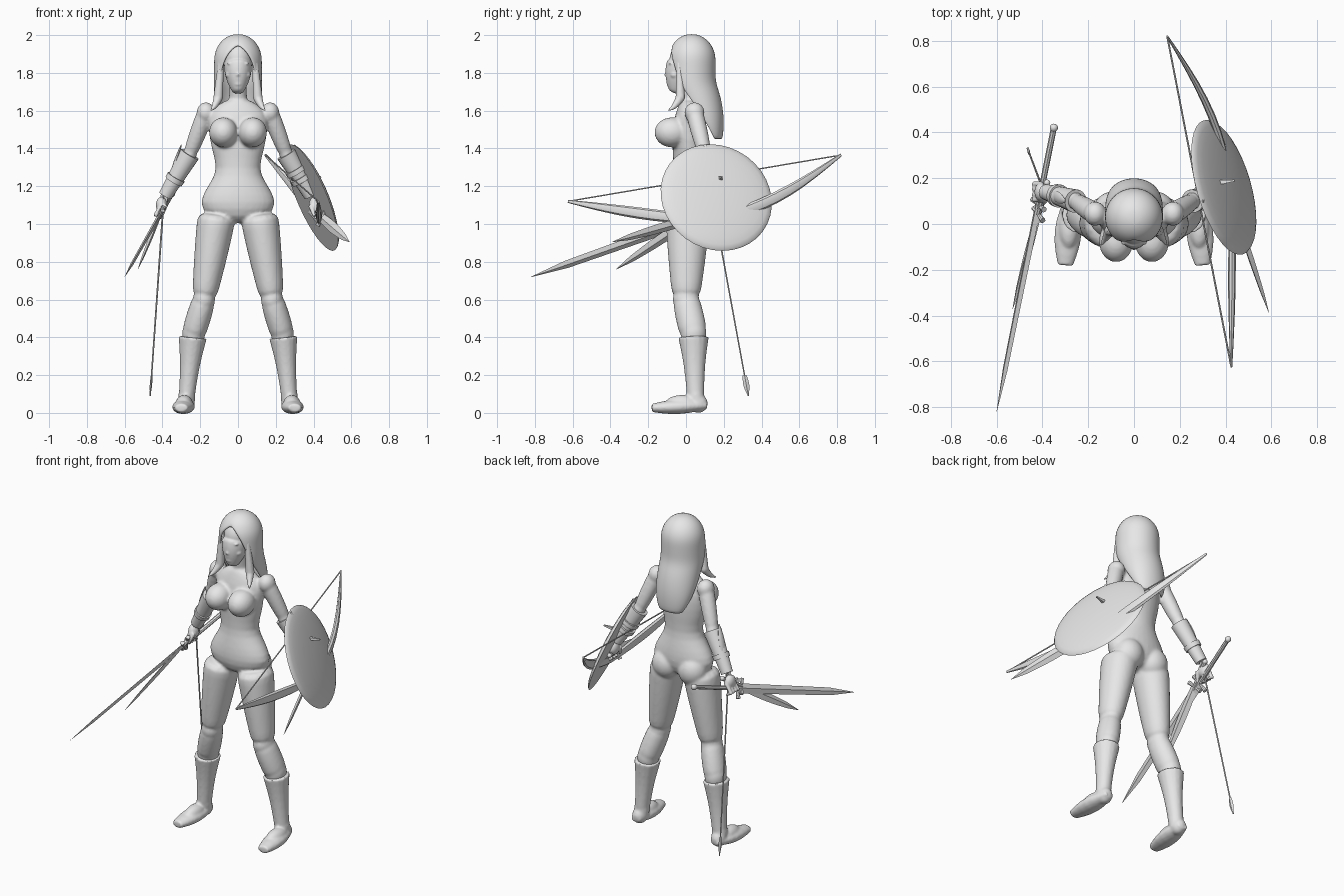
import bpy, bmesh, math
from mathutils import Vector

cube = bpy.data.objects.get("Cube")
if cube:
    bpy.data.objects.remove(cube)

grey = bpy.data.materials.new("light grey")
grey.use_nodes = True
grey.diffuse_color = (.8, .8, .8, 1)
grey.node_tree.nodes["Principled BSDF"].inputs["Base Color"].default_value = grey.diffuse_color

ACROSS, FORWARD, UP = Vector((1, 0, 0)), Vector((0, 1, 0)), Vector((0, 0, 1))
DIAGONAL = ACROSS + UP + UP


def loft(bm, rings, axis=UP, side=ACROSS, sides=16):
    """Skin elliptical rings (centre, radius along side, other radius) and cap both ends."""
    across = axis.cross(side).normalized()
    along = across.cross(axis).normalized()
    angles = [math.tau * i / sides for i in range(sides)]
    loops = [[bm.verts.new(centre + along * a * math.cos(t) + across * b * math.sin(t)) for t in angles]
             for centre, a, b in rings]
    for low, high in zip(loops, loops[1:]):
        for i in range(sides):
            bm.faces.new((low[i - 1], low[i], high[i], high[i - 1]))
    bm.faces.new(loops[0])
    bm.faces.new(loops[-1])


def taper(bm, start, end, first, last, bulge=0, flat=1, side=ACROSS, sides=16, sag=Vector(), steps=6):
    """Limb from start to end whose radius runs from first to last, swelling and sagging midway."""
    start, end = Vector(start), Vector(end)
    rings = []
    for i in range(steps + 1):
        t = i / steps
        wave = math.sin(math.pi * t)
        radius = first + (last - first) * t + bulge * wave
        rings.append((start.lerp(end, t) + sag * wave, radius, radius * flat))
    loft(bm, rings, end - start, side, sides)


def ball(bm, centre, radii):
    verts = bmesh.ops.create_uvsphere(bm, u_segments=20, v_segments=12, radius=1)["verts"]
    bmesh.ops.scale(bm, vec=radii, verts=verts)
    bmesh.ops.translate(bm, vec=centre, verts=verts)


def finish(name, bm, subsurf=0, voxel=0, angle=35, shell=0):
    """Turn the bmesh into a shaded object, optionally thickened, rounded or fused."""
    bmesh.ops.recalc_face_normals(bm, faces=bm.faces)
    mesh = bpy.data.meshes.new(name)
    bm.to_mesh(mesh)
    bm.free()
    mesh.materials.append(grey)
    mesh.shade_smooth()
    if angle:
        mesh.set_sharp_from_angle(angle=math.radians(angle))
    obj = bpy.data.objects.new(name, mesh)
    bpy.context.collection.objects.link(obj)
    if shell:
        solid = obj.modifiers.new("thickness", "SOLIDIFY")
        solid.thickness, solid.offset = shell, 0
    if subsurf:
        rounding = obj.modifiers.new("rounding", "SUBSURF")
        rounding.levels = rounding.render_levels = subsurf
    if voxel:
        fuse = obj.modifiers.new("fuse", "REMESH")
        fuse.mode, fuse.voxel_size, fuse.use_smooth_shade = "VOXEL", voxel, True
        relax = obj.modifiers.new("relax", "SMOOTH")
        relax.factor, relax.iterations = .5, 5


# Torso and neck, rings as (height, half width, half depth)
TORSO = [(1, .1, .07), (1.08, .21, .11), (1.15, .195, .11), (1.22, .15, .1), (1.29, .108, .085),
         (1.4, .145, .095), (1.5, .16, .095), (1.58, .165, .08), (1.64, .1, .055), (1.66, .05, .05)]
body = bmesh.new()
loft(body, [(Vector((0, .02, z)), width, depth) for z, width, depth in TORSO])
taper(body, (0, .04, 1.6), (0, 0, 1.8), .05, .046)

# Head with nose and lips
head = bmesh.new()
ball(head, (0, .01, 1.87), (.08, .1, .1))
taper(head, (0, -.06, 1.69), (0, -.01, 1.86), .025, .076, .016, 1.2)
taper(head, (0, -.085, 1.85), (0, -.105, 1.78), .008, .015, sides=8)
for z in (1.74, 1.752):
    ball(head, (0, -.092, z), (.02, .012, .007))

for s, label in ((-1, "right_"), (1, "left_")):
    def at(x, y, z):
        return Vector((s * x, y, z))

    # Joints of this half of the body
    hip, knee, calf, ankle = at(.11, .01, 1.06), at(.18, 0, .6), at(.235, .04, .42), at(.27, .05, .1)
    shoulder, elbow, wrist, palm = at(.17, .045, 1.59), at(.255, .1, 1.37), at(.385, .14, 1.15), at(.405, .14, 1.1)

    # Leg, arm, bust and seat
    taper(body, hip, knee, .106, .064, .004, 1.15)
    ball(body, knee, (.06, .072, .07))
    taper(body, knee, calf, .062, .064, .004, 1.15)
    taper(body, calf, ankle, .062, .04)
    ball(body, calf, (.062, .07, .08))
    ball(body, shoulder, (.05, .055, .055))
    taper(body, shoulder, elbow, .047, .036, .004)
    ball(body, elbow, (.038, .04, .04))
    taper(body, elbow, wrist, .038, .025, .008)
    ball(body, at(.078, -.075, 1.485), (.077, .094, .08))
    ball(body, at(.09, .06, 1.06), (.09, .085, .095))

    # Eye, brow and cheek
    ball(head, at(.033, -.08, 1.85), (.026, .014, .008))
    ball(head, at(.033, -.078, 1.827), (.016, .012, .008))
    ball(head, at(.045, -.06, 1.79), (.022, .024, .02))

    # Front hair strand with a curled tip
    strand = bmesh.new()
    bend = at(.105, -.03, 1.67)
    taper(strand, at(.09, -.035, 1.86), bend, .016, .026, sides=10)
    taper(strand, bend, at(.145, -.095, 1.6), .026, .004, sides=10, sag=UP * -.012)
    ball(strand, bend, (.025, .025, .025))
    finish(label + "hair_strand", strand, voxel=.005, angle=0)

    # Boot with flared cuff, heel, instep and sole
    boot = bmesh.new()
    taper(boot, at(.24, .04, .4), ankle, .075, .043, -.006, 1.08)
    taper(boot, ankle, at(.275, .06, .04), .045, .045)
    ball(boot, at(.275, .065, .05), (.043, .05, .05))
    ball(boot, at(.285, -.02, .05), (.045, .09, .045))
    taper(boot, at(.275, .11, .04), at(.3, -.18, .026), .03, .034, .028, .65)
    finish(label + "boot", boot, voxel=.007, angle=0)

    # Bracer with raised band and elbow flare
    bracer = bmesh.new()
    taper(bracer, elbow, wrist, .054, .036, flat=.95)
    taper(bracer, elbow.lerp(wrist, .55), elbow.lerp(wrist, .66), .051, .049)
    taper(bracer, at(.3, .1, 1.42), at(.36, .13, 1.24), .006, .016, .015, .4, FORWARD, 8)
    finish(label + "bracer", bracer)

    # Closed hand
    hand = bmesh.new()
    ball(hand, palm, (.03, .042, .044))
    for finger in range(4):
        root = palm + FORWARD * (finger - 1.5) * .023
        knuckle = root + at(.03, 0, -.05)
        taper(hand, root, knuckle, .012, .011, sides=8)
        ball(hand, knuckle, (.012, .012, .012))
        taper(hand, knuckle, knuckle + at(-.03, 0, -.02), .011, .008, sides=8)
    taper(hand, palm + at(-.02, -.03, 0), palm + at(0, -.06, -.06), .015, .009, sides=8)
    finish(label + "hand", hand, voxel=.005, angle=0)

finish("body", body, subsurf=1, voxel=.009, angle=0)
finish("head", head, subsurf=1, voxel=.005, angle=0)

# Hair: rounded cap that opens at the face and sweeps back into a tail
hair = bmesh.new()
rows, columns = 18, 28
grid = []
for i in range(rows):
    depth = .002 + .55 * (i / (rows - 1)) ** 1.4
    cap = math.sqrt(1 - (1 - min(1, depth / .13)) ** 2)
    drop = max(0, (depth - .25) / .3)
    wide = .12 * cap * (1 - .4 * drop ** 4)
    deep = .12 * cap * (1 - .7 * drop ** 2)
    gap = math.radians(130 * math.sqrt(max(0, depth - .06)))
    row = []
    for j in range(columns + 1):
        t = gap + (math.tau - 2 * gap) * j / columns
        row.append(hair.verts.new((wide * math.sin(t), .03 + .12 * drop - deep * math.cos(t), 2 - depth)))
    grid.append(row)
for high, low in zip(grid, grid[1:]):
    for j in range(columns):
        hair.faces.new((high[j], high[j + 1], low[j + 1], low[j]))
hair.faces.new(grid[0][:-1])
bmesh.ops.remove_doubles(hair, verts=hair.verts, dist=.0005)
finish("hair", hair, subsurf=1, angle=0, shell=.014)

# Shield: shallow dome outside the left forearm
shield = bmesh.new()
facing, centre = Vector((.89, .26, .38)), Vector((.39, .16, 1.14))
dome = []
for i in range(8):
    t = i * .22
    dome.append((centre + facing * .04 * math.sin(t), .305 * math.cos(t), .305 * math.cos(t)))
loft(shield, dome, facing, UP, 36)
taper(shield, (.36, .18, 1.24), (.44, .19, 1.25), .016, .005, sides=4)
finish("shield", shield)

# Straps around the left forearm
straps = bmesh.new()
for t in (.35, .55):
    taper(straps, elbow.lerp(wrist, t), elbow.lerp(wrist, t + .1), .057, .057)
finish("shield_straps", straps)

# Bow: two curved limbs from the left hand, with string
grip, lower_tip, upper_tip = Vector((.43, .13, 1.015)), Vector((.425, -.625, 1.12)), Vector((.145, .82, 1.365))
bow = bmesh.new()
for tip, sag in ((lower_tip, UP * -.01), (upper_tip, (ACROSS - UP) * .05)):
    taper(bow, grip, tip, .02, .008, .016, .55, UP, 8, sag, 10)
finish("bow", bow)
string = bmesh.new()
taper(string, lower_tip, upper_tip, .004, .004, sides=6)
finish("bow_string", string)


def bladed_weapon(name, pommel, point, handle, width, bulge):
    """Round grip, crossguard and a diamond-section blade narrowing to a point."""
    pommel, point = Vector(pommel), Vector(point)
    guard, shoulder = pommel.lerp(point, handle), pommel.lerp(point, .85)
    bm = bmesh.new()
    ball(bm, pommel, [width * .6] * 3)
    taper(bm, pommel, guard, .013, .013, sides=8)
    taper(bm, guard, shoulder, width, width * .75, bulge, .35, DIAGONAL, 4)
    taper(bm, shoulder, point, width * .75, .001, 0, .35, DIAGONAL, 4)
    span = (point - pommel).cross(DIAGONAL).cross(point - pommel).normalized() * width * 2
    taper(bm, guard - span, guard + span, .013, .013, -.004, sides=8, side=FORWARD)
    finish(name, bm, angle=20)


# Long sword and a dagger in the right hand, a dagger in the left
bladed_weapon("sword", (-.35, .42, 1.16), (-.6, -.82, .72), .27, .03, 0)
bladed_weapon("right_dagger", (-.38, .18, 1.13), (-.53, -.37, .76), .25, .024, .008)
bladed_weapon("left_dagger", (.395, .2, 1.075), (.59, -.39, .905), .25, .024, .008)

# Arrow hanging from the right hand: shaft, head and fletching
nock, barb = Vector((-.39, .13, 1.18)), Vector((-.465, .33, .09))
arrow = bmesh.new()
taper(arrow, nock, barb, .005, .004, sides=6)
taper(arrow, nock.lerp(barb, .9), barb, .01, .001, .01, .4, FORWARD, 4)
for side in (ACROSS, FORWARD):
    taper(arrow, nock, nock.lerp(barb, .12), .008, .004, .016, .1, side, 4)
finish("arrow", arrow, angle=20)
